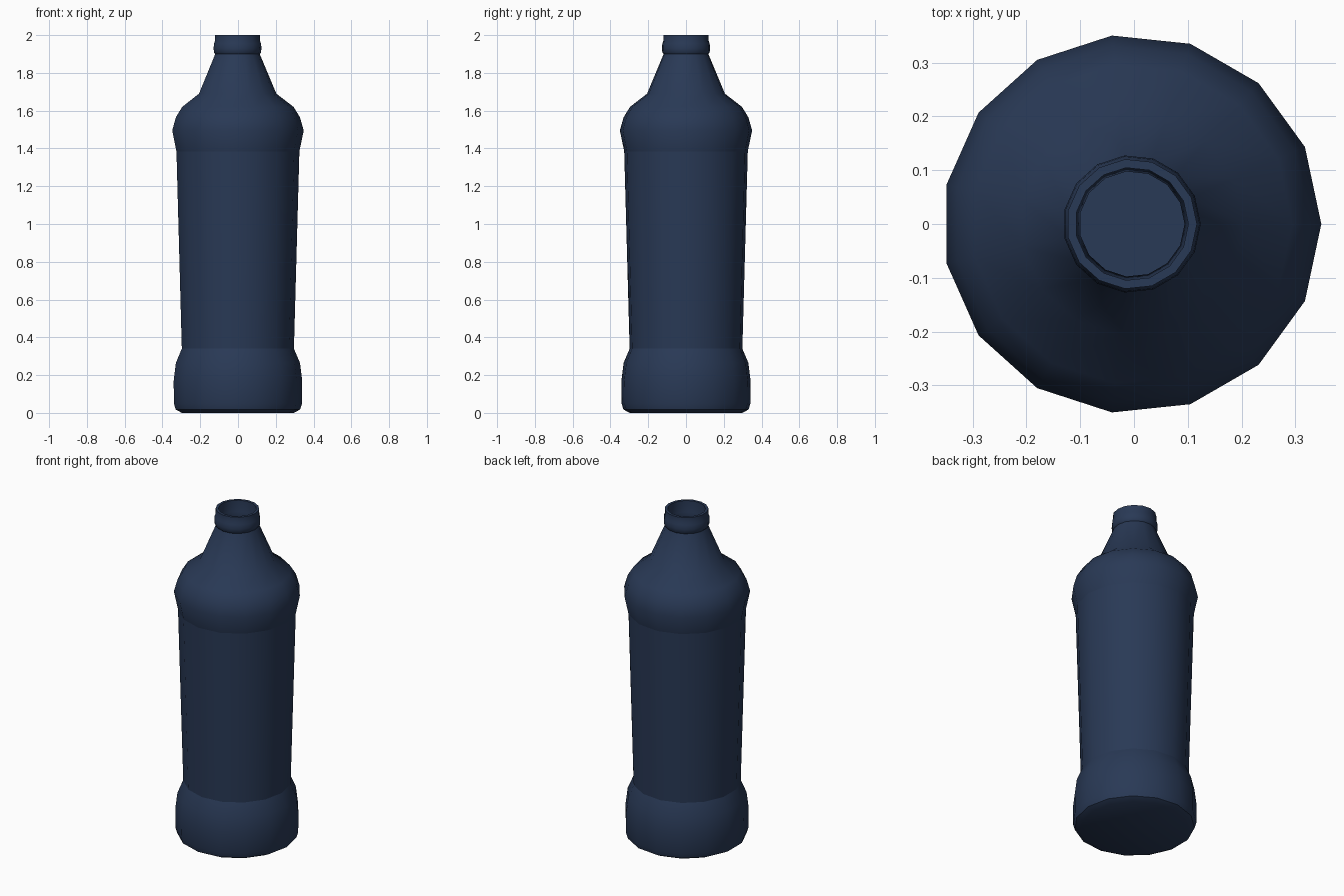
import bpy, bmesh
from math import cos, sin, tau

if "Cube" in bpy.data.objects:
    bpy.data.objects.remove(bpy.data.objects["Cube"])

SIDES = 15
SHIFT = -0.004  # centres the odd-sided outline on x = 0

# (radius, z) from base centre, up the outside, over the lip, down the inside
outer = [(0.30, 0), (0.333, 0.018), (0.343, 0.05), (0.344, 0.17), (0.332, 0.265),
         (0.30, 0.34), (0.329, 1.385), (0.352, 1.495), (0.332, 1.565), (0.298, 1.62),
         (0.207, 1.69), (0.119, 1.90), (0.126, 1.908), (0.128, 1.93), (0.126, 1.955),
         (0.121, 1.968), (0.121, 2.0)]
inner = [(0.105, 2.0), (0.105, 1.93), (0.098, 1.90), (0.187, 1.68), (0.28, 1.60),
         (0.33, 1.495), (0.31, 1.385), (0.28, 0.34), (0.32, 0.17), (0.28, 0.02)]
SHARP_Z = (0.34, 1.385)  # creases bounding the label panel

bm = bmesh.new()
rings = [[bm.verts.new((r * cos(tau * i / SIDES) + SHIFT, r * sin(tau * i / SIDES), z))
          for i in range(SIDES)] for r, z in outer + inner]

# Walls
for a, b in zip(rings, rings[1:]):
    for i in range(SIDES):
        j = (i + 1) % SIDES
        bm.faces.new((a[i], a[j], b[j], b[i]))

# Underside and inside floor
bm.faces.new(rings[0][::-1])
bm.faces.new(rings[-1])

# Label panel creases
for (r, z), ring in zip(outer, rings):
    if z in SHARP_Z:
        for i in range(SIDES):
            bm.edges.get((ring[i], ring[(i + 1) % SIDES])).smooth = False

mesh = bpy.data.meshes.new("bottle")
bm.to_mesh(mesh)
bm.free()
bottle = bpy.data.objects.new("bottle", mesh)
bpy.context.collection.objects.link(bottle)

# Dark blue glass
mat = bpy.data.materials.new("dark_blue")
mat.diffuse_color = (0.022, 0.041, 0.092, 1)
mat.use_nodes = True
mat.node_tree.nodes["Principled BSDF"].inputs["Base Color"].default_value = mat.diffuse_color
mesh.materials.append(mat)

# Smooth shading with sharp rims
bpy.context.view_layer.objects.active = bottle
bottle.select_set(True)
bpy.ops.object.shade_smooth_by_angle(angle=0.62, keep_sharp_edges=True)
